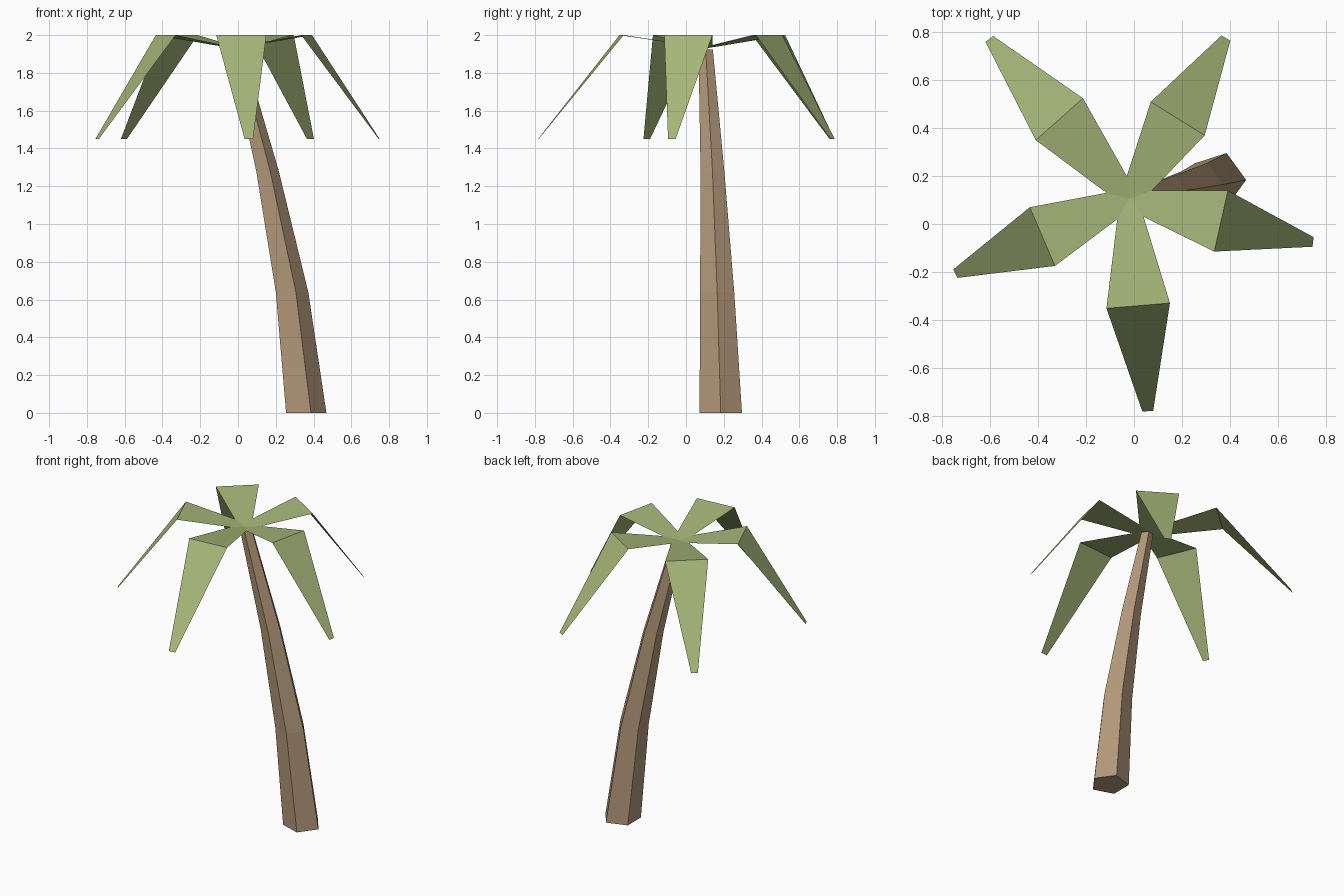
import bpy, bmesh, math

if "Cube" in bpy.data.objects:
    bpy.data.objects.remove(bpy.data.objects["Cube"])


def material(name, rgb):
    m = bpy.data.materials.new(name)
    m.diffuse_color = (*rgb, 1.0)
    m.use_nodes = True
    m.node_tree.nodes["Principled BSDF"].inputs["Base Color"].default_value = m.diffuse_color
    return m


def make_object(name, bm, mat):
    me = bpy.data.meshes.new(name)
    bm.to_mesh(me)
    bm.free()
    me.materials.append(mat)
    ob = bpy.data.objects.new(name, me)
    bpy.context.collection.objects.link(ob)
    return ob


bark = material("bark brown", (0.456, 0.319, 0.195))
leaf_green = material("leaf green", (0.376, 0.462, 0.188))

# Trunk: five-sided rings (x, y, z, radius) along a leaning curve
RINGS = [(0.35, 0.184, 0.0, 0.118), (0.277, 0.165, 0.64, 0.095),
         (0.15, 0.14, 1.28, 0.066), (-0.012, 0.104, 1.925, 0.04)]
bm = bmesh.new()
loops = []
for x, y, z, r in RINGS:
    loops.append([bm.verts.new((x + r * math.cos(i * math.tau / 5),
                                y + r * math.sin(i * math.tau / 5), z))
                  for i in range(5)])
for a, b in zip(loops, loops[1:]):
    for i in range(5):
        j = (i + 1) % 5
        bm.faces.new((a[i], a[j], b[j], b[i]))
bm.faces.new(loops[0][::-1])
bm.faces.new(loops[-1])
make_object("trunk", bm, bark)

# Crown: thin folded fronds that meet at a shared centre
CENTRE = (-0.02, 0.105, 1.93)
NOTCH_Z, FOLD_Z, TIP_Z = 1.945, 2.0, 1.45
# Notch before each frond, counter-clockwise
NOTCHES = [(-0.07, 0.02), (0.04, 0.03), (0.075, 0.14), (-0.03, 0.20), (-0.115, 0.13)]
# Fold start, fold end, tip end, tip start of each frond
FRONDS = [
    ((-0.115, -0.352), (0.15, -0.33), (0.08, -0.78), (0.035, -0.783)),
    ((0.335, -0.115), (0.392, 0.14), (0.75, -0.055), (0.745, -0.095)),
    ((0.295, 0.37), (0.07, 0.51), (0.365, 0.787), (0.402, 0.765)),
    ((-0.213, 0.525), (-0.41, 0.35), (-0.62, 0.76), (-0.588, 0.785)),
    ((-0.435, 0.07), (-0.33, -0.175), (-0.737, -0.225), (-0.755, -0.19)),
]
bm = bmesh.new()
hub = bm.verts.new(CENTRE)
notches = [bm.verts.new((x, y, NOTCH_Z)) for x, y in NOTCHES]
for i, (f0, f1, t1, t0) in enumerate(FRONDS):
    a, b = (bm.verts.new((*p, FOLD_Z)) for p in (f0, f1))
    c, d = (bm.verts.new((*p, TIP_Z)) for p in (t1, t0))
    bm.faces.new((hub, notches[i], a, b, notches[(i + 1) % 5]))
    bm.faces.new((a, d, c, b))
make_object("palm_fronds", bm, leaf_green)
